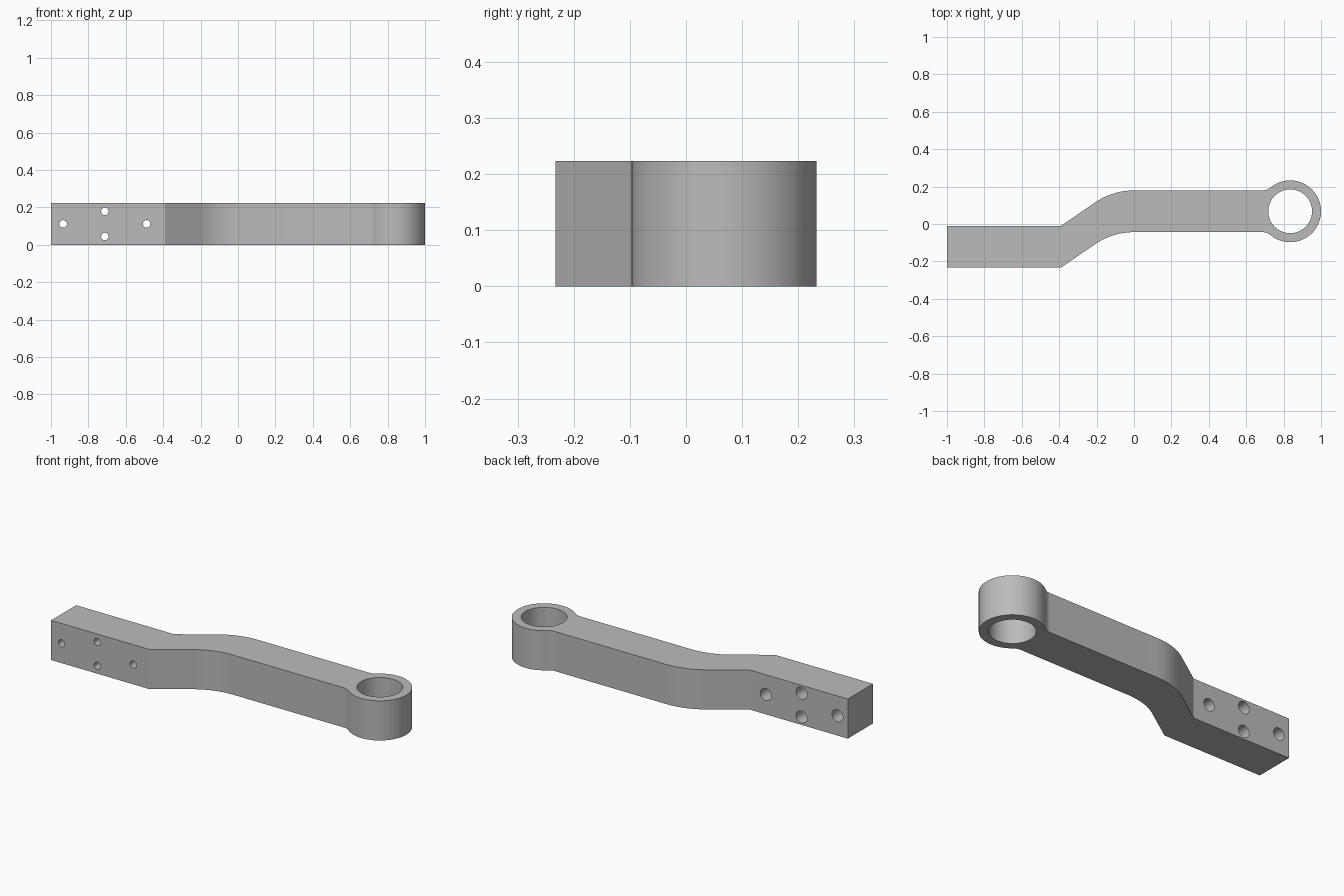
import bpy, bmesh
from math import sin, cos, tan, pi, radians, sqrt, atan2
from mathutils import Matrix

if "Cube" in bpy.data.objects:
    bpy.data.objects.remove(bpy.data.objects["Cube"], do_unlink=True)

HEIGHT = 0.223
HALF = 0.1115                    # half the bar width
RING_X, RING_Y, RING_R, BORE_R = 0.835, 0.068, 0.165, 0.117
FILLET = 0.065
LOW_Y = -0.1215                  # centre line of the offset end
BEND_X, BEND_ANGLE = -0.39, radians(34.5)

steel = bpy.data.materials.new("plain grey")
steel.use_nodes = True
grey = (0.5, 0.5, 0.5, 1)
steel.diffuse_color = grey
steel.node_tree.nodes["Principled BSDF"].inputs["Base Color"].default_value = grey


def arc(cx, cy, r, a0, a1, n):
    return [(cx + r * cos(a0 + (a1 - a0) * i / n), cy + r * sin(a0 + (a1 - a0) * i / n))
            for i in range(n + 1)]


def make_object(name, bm):
    mesh = bpy.data.meshes.new(name)
    bmesh.ops.recalc_face_normals(bm, faces=bm.faces)
    bm.to_mesh(mesh)
    bm.free()
    mesh.materials.append(steel)
    obj = bpy.data.objects.new(name, mesh)
    bpy.context.collection.objects.link(obj)
    return obj


def cut_cylinder(target, radius, depth, location, along_y, segments):
    bm = bmesh.new()
    bmesh.ops.create_cone(bm, cap_ends=True, segments=segments, radius1=radius,
                          radius2=radius, depth=depth)
    turn = Matrix.Rotation(pi / 2 if along_y else 0, 4, 'X')
    bm.transform(Matrix.Translation(location) @ turn)
    cutter = make_object("hole_cutter", bm)
    cutter.hide_render = True
    mod = target.modifiers.new("hole", 'BOOLEAN')
    mod.operation, mod.solver, mod.object = 'DIFFERENCE', 'EXACT', cutter
    bpy.context.view_layer.objects.active = target
    bpy.ops.object.modifier_apply(modifier=mod.name)
    bpy.data.objects.remove(cutter, do_unlink=True)


# Bend: straight slope, then an arc flowing into the raised bar at x = 0
rise = RING_Y - LOW_Y
t = tan(BEND_ANGLE)
bend_r = (-BEND_X * t - rise) / (sin(BEND_ANGLE) * t - 1 + cos(BEND_ANGLE))


def bar_edge(side):
    off = side * HALF
    top = RING_Y + off
    return ([(-1, LOW_Y + off), (BEND_X, LOW_Y + off)]
            + arc(0, top - bend_r, bend_r, pi / 2 + BEND_ANGLE, pi / 2, 16))


# Neck: concave fillets joining the bar to the ring
dx = sqrt((RING_R + FILLET) ** 2 - (HALF + FILLET) ** 2)
touch = atan2(HALF + FILLET, -dx)


def neck(side):
    return arc(RING_X - dx, RING_Y + side * (HALF + FILLET), FILLET,
               -side * pi / 2, -side * (pi - touch), 8)


ring = arc(RING_X, RING_Y, RING_R, -touch, touch, 64)[1:-1]
outline = bar_edge(-1) + neck(-1) + ring + neck(1)[::-1] + bar_edge(1)[::-1]

# Arm body: extruded outline
bm = bmesh.new()
base = bm.faces.new([bm.verts.new((x, y, 0)) for x, y in outline])
solid = bmesh.ops.extrude_face_region(bm, geom=[base], use_keep_orig=True)
bmesh.ops.translate(bm, vec=(0, 0, HEIGHT),
                    verts=[v for v in solid["geom"] if isinstance(v, bmesh.types.BMVert)])
arm = make_object("cranked_arm", bm)

# Ring bore
cut_cylinder(arm, BORE_R, 1, (RING_X, RING_Y, HEIGHT / 2), False, 72)

# Four bolt holes, counterbored from the back
for x, z in ((-0.223, 0), (0.223, 0), (0, 0.067), (0, -0.067)):
    px, pz = x - 0.712, HEIGHT / 2 + z
    cut_cylinder(arm, 0.02, 1, (px, LOW_Y, pz), True, 32)
    cut_cylinder(arm, 0.034, 2 * HALF, (px, LOW_Y + HALF, pz), True, 32)

bpy.ops.object.select_all(action='DESELECT')
arm.select_set(True)
bpy.context.view_layer.objects.active = arm
bpy.ops.object.shade_smooth_by_angle(angle=radians(25))
